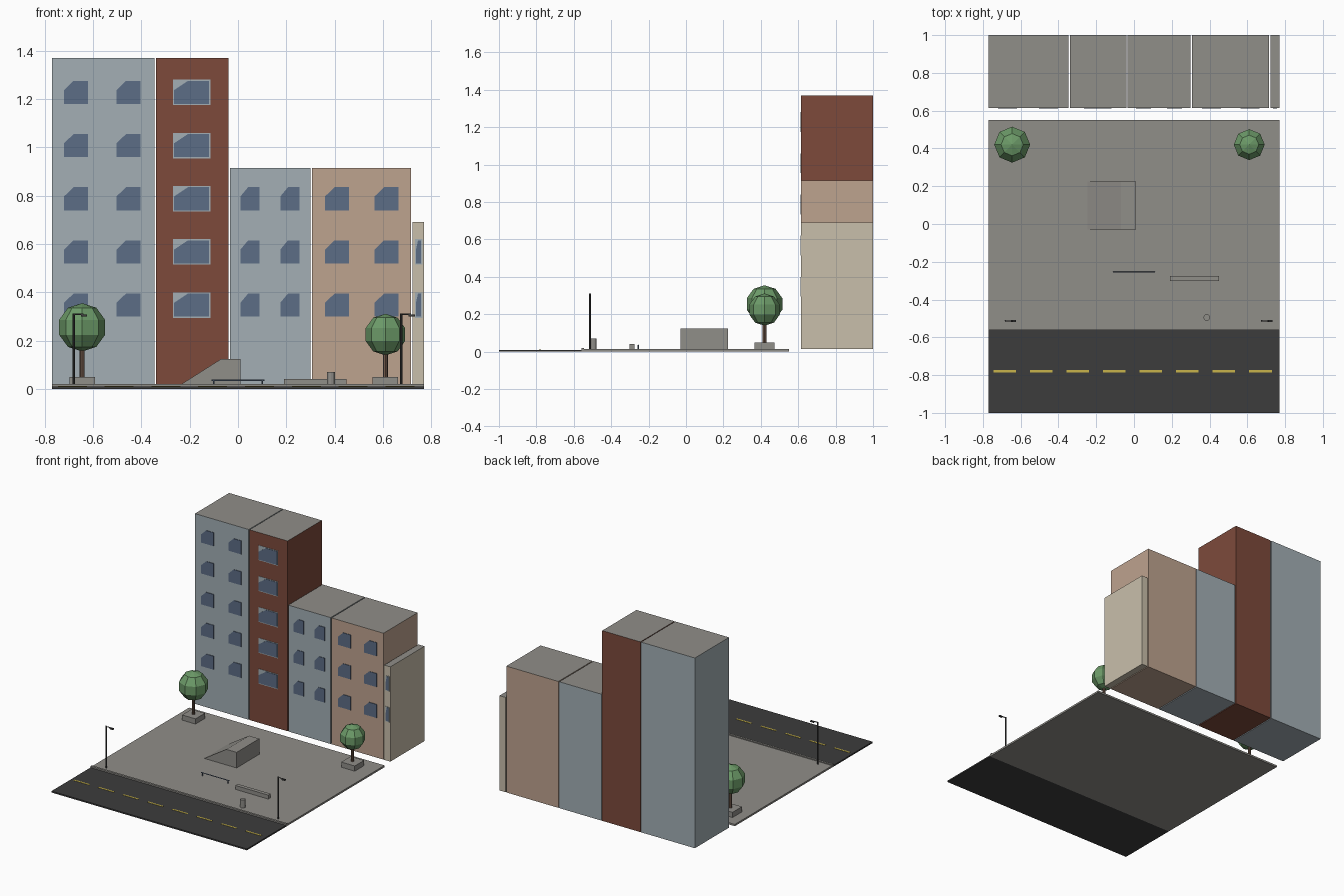
import bpy, bmesh
from math import pi
from mathutils import Matrix, Vector

if "Cube" in bpy.data.objects:
    bpy.data.objects.remove(bpy.data.objects["Cube"])


def material(name, r, g, b):
    """Flat material from display values 0-255, stored as linear."""
    col = [((c / 255 + 0.055) / 1.055) ** 2.4 for c in (r, g, b)] + [1]
    m = bpy.data.materials.new(name)
    m.use_nodes = True
    m.diffuse_color = col
    m.node_tree.nodes["Principled BSDF"].inputs["Base Color"].default_value = col
    return m


BLUE = material("pale blue grey", 163, 175, 181)
BRICK = material("brick red", 125, 74, 59)
TAN = material("tan plaster", 190, 163, 143)
CREAM = material("cream plaster", 201, 191, 171)
STONE = material("concrete grey", 144, 142, 137)
DARK = material("asphalt dark", 60, 60, 60)
YELLOW = material("road yellow", 200, 180, 75)
GREEN = material("leaf green", 108, 154, 104)
GLASS = material("window blue", 92, 109, 134)
WOOD = material("trunk brown", 112, 88, 74)


def finish(name, bm, *mats):
    bmesh.ops.recalc_face_normals(bm, faces=bm.faces)
    me = bpy.data.meshes.new(name)
    bm.to_mesh(me)
    bm.free()
    for m in mats:
        me.materials.append(m)
    ob = bpy.data.objects.new(name, me)
    bpy.context.collection.objects.link(ob)
    return ob


def add_box(bm, x0, x1, y0, y1, z0, z1):
    size = Matrix.Diagonal((x1 - x0, y1 - y0, z1 - z0, 1))
    mid = Matrix.Translation(((x0 + x1) / 2, (y0 + y1) / 2, (z0 + z1) / 2))
    bmesh.ops.create_cube(bm, size=1, matrix=mid @ size)


def box(name, mat, *bounds):
    bm = bmesh.new()
    add_box(bm, *bounds)
    return finish(name, bm, mat)


def add_prism(bm, profile, y0, y1):
    """Extrude an x-z profile along y."""
    face = bm.faces.new([bm.verts.new((x, y0, z)) for x, z in profile])
    ext = bmesh.ops.extrude_face_region(bm, geom=[face])["geom"]
    verts = [v for v in ext if isinstance(v, bmesh.types.BMVert)]
    bmesh.ops.translate(bm, verts=verts, vec=(0, y1 - y0, 0))


def add_rod(bm, a, b, r, sides=8):
    a, b = Vector(a), Vector(b)
    turn = (b - a).to_track_quat("Z", "Y").to_matrix().to_4x4()
    bmesh.ops.create_cone(bm, cap_ends=True, segments=sides, radius1=r, radius2=r,
                          depth=(b - a).length,
                          matrix=Matrix.Translation((a + b) / 2) @ turn)


# Ground
EDGE, TOP = 0.77, 0.013
box("road", DARK, -EDGE, EDGE, -1, -0.56, 0, 0.01)
box("plaza", STONE, -EDGE, EDGE, -0.56, 0.55, 0, TOP)
box("kerb", STONE, -EDGE, EDGE, -0.56, -0.545, TOP, 0.02)
bm = bmesh.new()
for i in range(8):
    x = -0.745 + i * 0.1935
    add_box(bm, x, x + 0.12, -0.786, -0.774, 0.01, 0.012)
finish("lane_dashes", bm, YELLOW)

# Buildings with grey roofs, window rows and corner-cut panes
WALL, FLOOR = 0.615, 0.22


def building(name, wall, x0, x1, height, columns, width, rows, framed=False):
    bm = bmesh.new()
    add_box(bm, x0, x1, WALL, 1, 0.015, height)
    for f in bm.faces:
        f.normal_update()
        f.material_index = int(f.normal.z > 0.5)
    finish(name, bm, wall, STONE)
    panes, frames = bmesh.new(), bmesh.new()
    w, h = width / 2, 0.048
    for cx in columns:
        for row in range(rows):
            cz = 0.347 + row * FLOOR
            l, t = cx - w, cz + h
            add_prism(panes, [(l, cz - h), (cx + w, cz - h), (cx + w, t),
                              (l + 0.4 * width, t), (l, cz + 0.2 * h)],
                      WALL - 0.004, WALL)
            add_box(frames, l - 0.005, cx + w + 0.005, WALL - 0.002, WALL,
                    cz - h - 0.005, t + 0.005)
    finish(name + "_panes", panes, GLASS)
    if framed:
        finish(name + "_frames", frames, BLUE)
    else:
        frames.free()


building("blue_tower", BLUE, -0.77, -0.346, 1.37, (-0.67, -0.453), 0.1, 5)
building("brick_tower", BRICK, -0.34, -0.04, 1.37, (-0.192,), 0.145, 5, True)
building("blue_block", BLUE, -0.034, 0.299, 0.915, (0.05, 0.215), 0.08, 3)
building("tan_block", TAN, 0.306, 0.716, 0.915, (0.41, 0.615), 0.1, 3)
building("cream_block", CREAM, 0.722, 0.77, 0.69, (0.747,), 0.021, 2, True)

# Trees in square planters
for side, x, r, z in (("right", -0.645, 0.1, 0.255), ("left", 0.61, 0.086, 0.225)):
    y = 0.42
    box(side + "_planter", STONE, x - 0.053, x + 0.053, y - 0.053, y + 0.053, TOP, 0.05)
    bm = bmesh.new()
    add_rod(bm, (x, y, 0.05), (x, y, z - r * 0.7), 0.01)
    finish(side + "_trunk", bm, WOOD)
    bm = bmesh.new()
    bmesh.ops.create_uvsphere(bm, u_segments=8, v_segments=5, radius=r,
                              matrix=Matrix.Translation((x, y, z)))
    finish(side + "_canopy", bm, GREEN)

# Skate ramp, ledge and rail
bm = bmesh.new()
add_prism(bm, [(-0.245, TOP), (0.01, TOP), (0.01, 0.124), (-0.07, 0.124)], -0.03, 0.225)
finish("ramp", bm, STONE)
box("ledge", STONE, 0.19, 0.45, -0.302, -0.275, TOP, 0.041)
bm = bmesh.new()
add_rod(bm, (-0.11, -0.255, 0.035), (0.11, -0.255, 0.035), 0.003)
for x in (-0.1, 0.1):
    add_rod(bm, (x, -0.255, TOP), (x, -0.255, 0.035), 0.003)
finish("rail", bm, GLASS)

# Litter bin
bm = bmesh.new()
add_rod(bm, (0.385, -0.495, TOP), (0.385, -0.495, 0.07), 0.017, 12)
finish("bin", bm, STONE)

# Street lamps with a short arm and head
for side, x in (("right", -0.68), ("left", 0.676)):
    y = -0.513
    bm = bmesh.new()
    add_rod(bm, (x, y, TOP), (x, y, 0.312), 0.005)
    add_rod(bm, (x, y, 0.309), (x + 0.04, y, 0.309), 0.003)
    add_box(bm, x + 0.03, x + 0.056, y - 0.006, y + 0.006, 0.3, 0.309)
    finish(side + "_lamp", bm, DARK)
